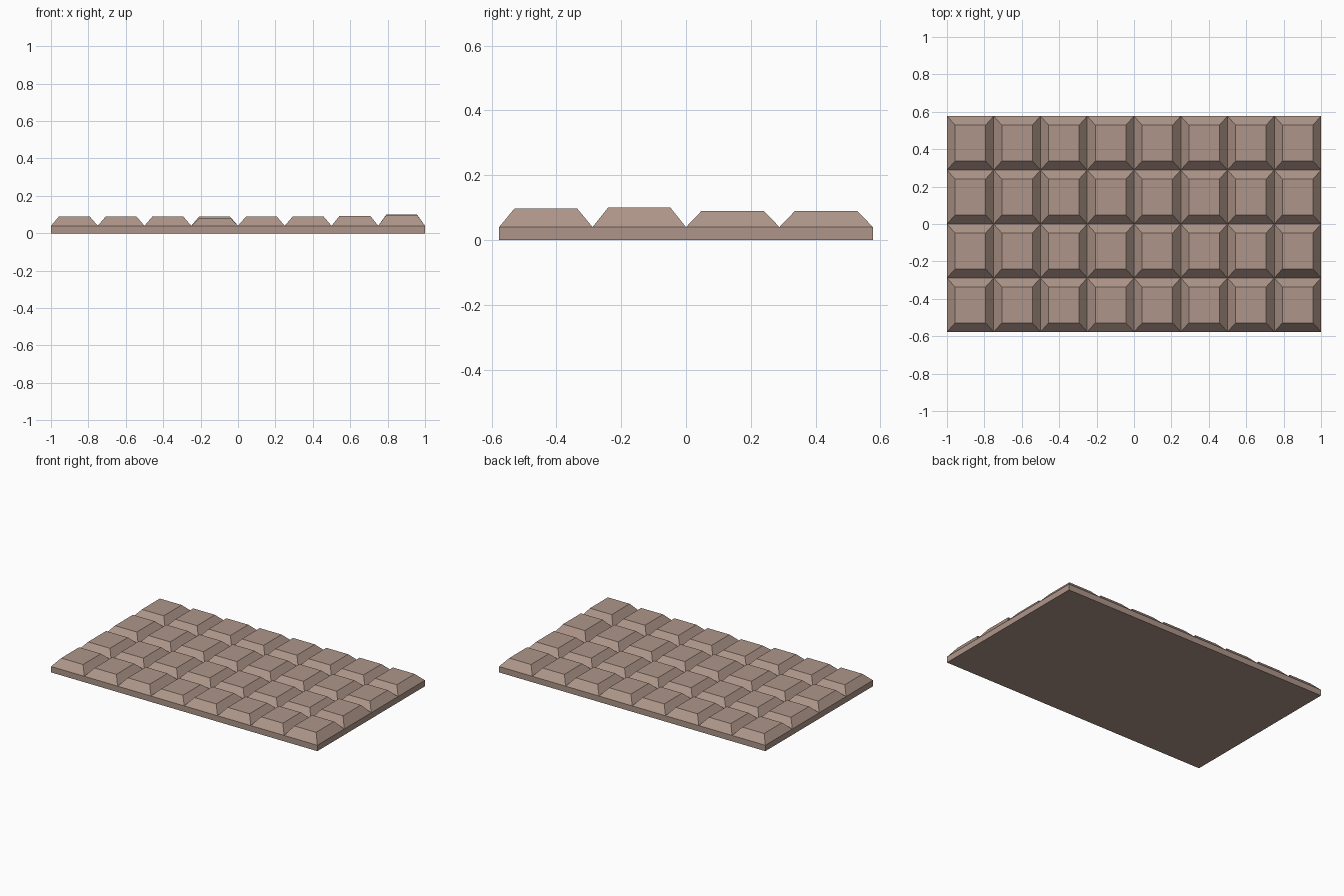
import bpy, bmesh

if "Cube" in bpy.data.objects:
    bpy.data.objects.remove(bpy.data.objects["Cube"])

COLS, ROWS = 8, 4
W, D = 2.0, 1.154          # bar footprint
BASE = 0.04                # slab thickness
TOP = 0.09                 # usual height of a square
INX, INY = 0.043, 0.048    # bevel inset of each square
# squares that came out slightly taller or lower (column, row from front)
ODD = {(7, 0): 0.098, (7, 1): 0.10, (3, 0): 0.082, (6, 0): 0.093}

mat = bpy.data.materials.new("chocolate")
mat.diffuse_color = (0.42, 0.30, 0.25, 1)
mat.use_nodes = True
mat.node_tree.nodes["Principled BSDF"].inputs["Base Color"].default_value = mat.diffuse_color


def frustum(name, cx, cy, w, d, z0, z1, ix=0.0, iy=0.0):
    """Box whose top face is inset by ix, iy."""
    bm = bmesh.new()
    bmesh.ops.create_cube(bm, size=1)
    for v in bm.verts:
        up = v.co.z > 0
        sx, sy = v.co.x * 2, v.co.y * 2
        v.co = (cx + sx * (w / 2 - (ix if up else 0)),
                cy + sy * (d / 2 - (iy if up else 0)),
                z1 if up else z0)
    me = bpy.data.meshes.new(name)
    bm.to_mesh(me)
    bm.free()
    me.materials.append(mat)
    ob = bpy.data.objects.new(name, me)
    bpy.context.collection.objects.link(ob)
    return ob


# base slab
frustum("base_slab", 0, 0, W, D, 0, BASE)

# raised bevelled squares
pw, pd = W / COLS, D / ROWS
for i in range(COLS):
    for j in range(ROWS):
        frustum(f"square_{i + 1}_{j + 1}",
                -W / 2 + (i + 0.5) * pw, -D / 2 + (j + 0.5) * pd,
                pw, pd, BASE, ODD.get((i, j), TOP), INX, INY)
